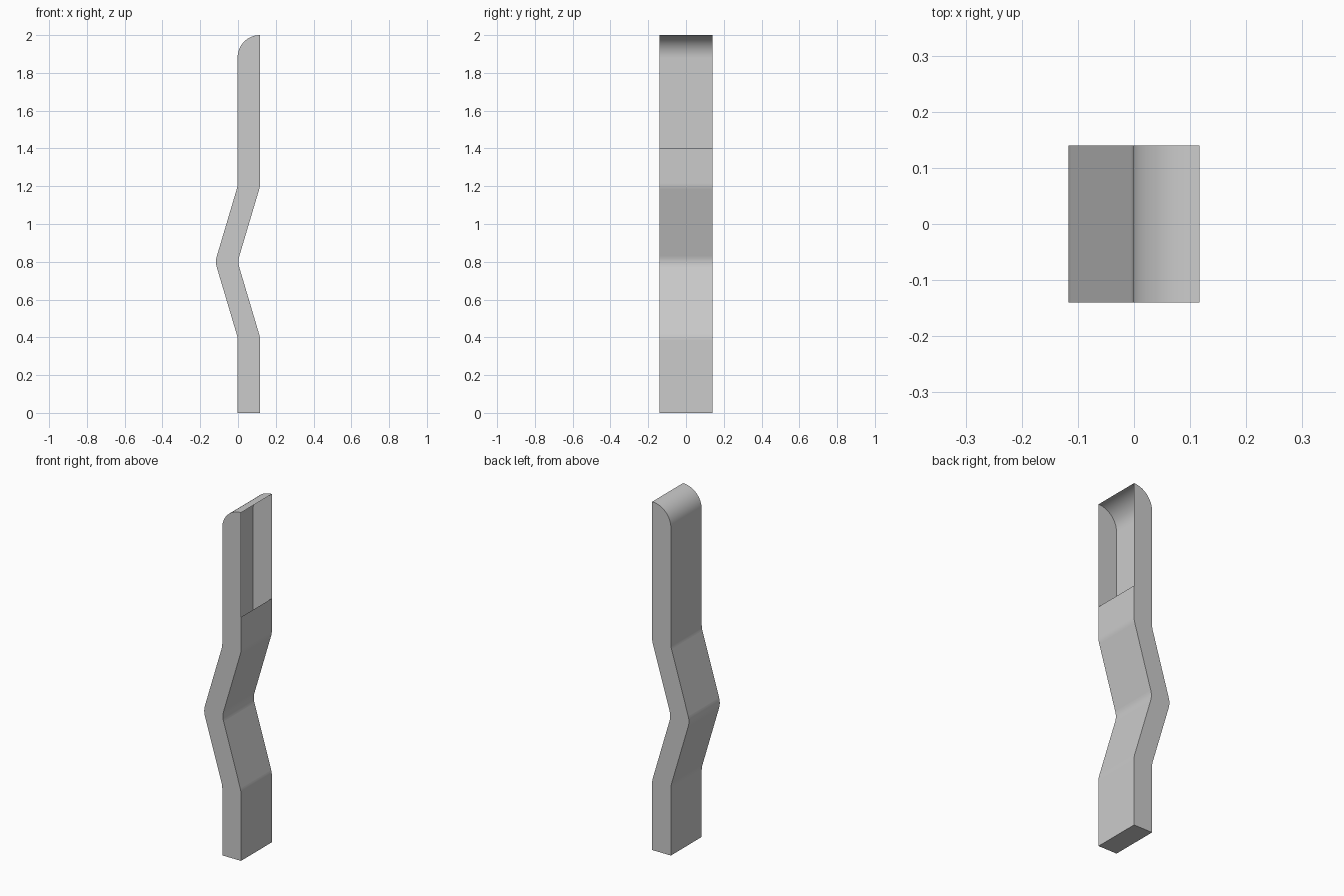
import bpy, bmesh
from math import tan
from mathutils import Vector

cube = bpy.data.objects.get("Cube")
if cube:
    bpy.data.objects.remove(cube)

HALF_WIDTH = 0.14
INNER, OUTER, ELBOW = -0.002, 0.117, -0.121
OPENING = 1.4   # height where the open channel starts
TOP = 2.0

# Side profile corners: x, z, fillet radius, fillet steps
corners = [
    (OUTER, 0, 0, 0), (OUTER, 0.4, 0.1, 4), (INNER, 0.8, 0.1, 6),
    (OUTER, 1.2, 0.1, 4), (OUTER, OPENING, 0, 0), (OUTER, TOP, 0, 0),
    (INNER, TOP, 0.118, 16), (INNER, 1.2, 0.1, 4), (ELBOW, 0.8, 0.1, 6),
    (INNER, 0.4, 0.1, 4), (INNER, 0, 0, 0),
]


def fillet(prev, corner, nxt, radius, steps):
    """Points of a circular arc that rounds one corner."""
    if not steps:
        return [corner]
    a, b = (prev - corner).normalized(), (nxt - corner).normalized()
    reach = radius / tan(a.angle(b) / 2)
    centre = corner + (a + b).normalized() * (radius ** 2 + reach ** 2) ** 0.5
    start, end = corner + a * reach - centre, corner + b * reach - centre
    # Evenly blended directions, scaled to the radius
    return [centre + start.slerp(end, i / steps).normalized() * radius
            for i in range(steps + 1)]


# Rounded outline, remembering which edges belong to a curve
outline, curved = [], []
for i, (x, z, radius, steps) in enumerate(corners):
    before, after = corners[i - 1], corners[(i + 1) % len(corners)]
    arc = fillet(Vector(before[:2]), Vector((x, z)), Vector(after[:2]), radius, steps)
    outline += arc
    curved += [True] * (len(arc) - 1) + [False]

# Shell: two flat sides joined by a strip that is left open at the channel
bm = bmesh.new()
front = [bm.verts.new((p.x, -HALF_WIDTH, p.y)) for p in outline]
back = [bm.verts.new((p.x, HALF_WIDTH, p.y)) for p in outline]
bm.faces.new(front)
bm.faces.new(back[::-1])
for i, p in enumerate(outline):
    j = (i + 1) % len(outline)
    q = outline[j]
    if min(p.x, q.x) > OUTER - 0.0005 and min(p.y, q.y) > OPENING - 0.001:
        continue
    face = bm.faces.new((front[i], back[i], back[j], front[j]))
    face.smooth = curved[i]

mesh = bpy.data.meshes.new("bent_post")
bm.to_mesh(mesh)
bm.free()

grey = bpy.data.materials.new("light grey")
grey.use_nodes = True
colour = (0.6, 0.6, 0.6, 1)
grey.diffuse_color = colour
grey.node_tree.nodes["Principled BSDF"].inputs["Base Color"].default_value = colour
mesh.materials.append(grey)

post = bpy.data.objects.new("bent_post", mesh)
bpy.context.collection.objects.link(post)
